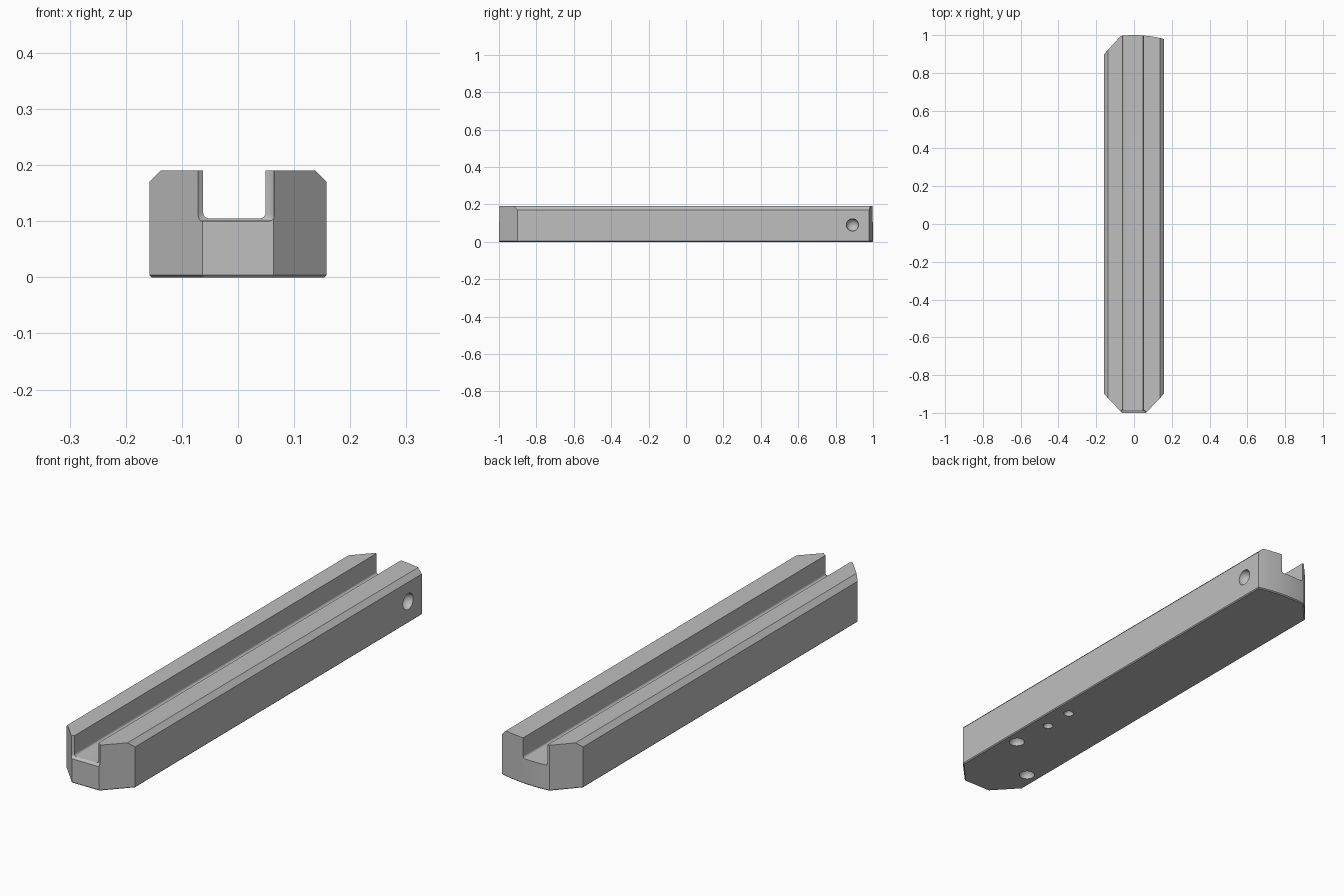
import bpy, bmesh, math
from mathutils import Vector

if "Cube" in bpy.data.objects:
    bpy.data.objects.remove(bpy.data.objects["Cube"])

grey = bpy.data.materials.new("plain_grey")
grey.use_nodes = True
colour = (0.52, 0.52, 0.52, 1)
grey.diffuse_color = colour
grey.node_tree.nodes["Principled BSDF"].inputs["Base Color"].default_value = colour

HALF_W, TOP = 0.158, 0.19


def finish(name, bm):
    bmesh.ops.recalc_face_normals(bm, faces=bm.faces)
    mesh = bpy.data.meshes.new(name)
    bm.to_mesh(mesh)
    bm.free()
    mesh.materials.append(grey)
    obj = bpy.data.objects.new(name, mesh)
    bpy.context.collection.objects.link(obj)
    return obj


def loft(name, rings):
    """Join equal-length rings of points into a closed solid."""
    bm = bmesh.new()
    loops = [[bm.verts.new(p) for p in ring] for ring in rings]
    n = len(loops[0])
    for a, b in zip(loops, loops[1:]):
        for i in range(n):
            j = (i + 1) % n
            bm.faces.new((a[i], a[j], b[j], b[i]))
    bm.faces.new(loops[0])
    bm.faces.new(loops[-1])
    return finish(name, bm)


def ball(name, centre, radius):
    bm = bmesh.new()
    bmesh.ops.create_uvsphere(bm, u_segments=32, v_segments=16, radius=radius)
    bmesh.ops.translate(bm, verts=bm.verts, vec=Vector(centre))
    return finish(name, bm)


def combine(target, cutter, operation):
    cutter.hide_render = True
    mod = target.modifiers.new("cut", 'BOOLEAN')
    mod.operation = operation
    mod.solver = 'EXACT'
    mod.object = cutter
    bpy.context.view_layer.objects.active = target
    bpy.ops.object.modifier_apply(modifier=mod.name)
    bpy.data.objects.remove(cutter)


# Plan outline: tapered front, one clipped back corner, gently curved back
R = 0.62
plan = [(-HALF_W, 0.9), (-HALF_W, -0.9), (-0.063, -1), (0.063, -1), (HALF_W, -0.9)]
for i in range(17):
    x = HALF_W + (-0.07 - HALF_W) * i / 16
    plan.append((x, 1 - R + math.sqrt(R * R - x * x)))


def plan_ring(z, inset):
    return [(x * (1 - inset / HALF_W), y * (1 - inset), z) for x, y in plan]


bar = loft("grooved_bar", [plan_ring(0, 0.004), plan_ring(0.004, 0), plan_ring(TOP, 0)])

# Long chamfers along the upper side edges
section = [(-0.3, -0.1), (0.3, -0.1), (0.3, 0.028), (0.138, TOP), (-0.138, TOP), (-0.3, 0.028)]
combine(bar, loft("chamfer_limit", [[(x, y, z) for x, z in section] for y in (-1.2, 1.2)]),
        'INTERSECT')


# Channel with rounded floor corners and a flared front mouth
def channel_ring(y, flare):
    left, right, floor, r = -0.062 - flare * 0.8, 0.049 + flare, 0.105 - flare * 0.3, 0.01
    ring = [(left, y, 0.3)]
    for cx, start in ((left + r, 180), (right - r, 270)):
        for i in range(7):
            a = math.radians(start + 15 * i)
            ring.append((cx + r * math.cos(a), y, floor + r + r * math.sin(a)))
    return ring + [(right, y, 0.3)]


mouth = [(-1.1, 0.016), (-1.0, 0.016)]
for i in range(1, 7):
    a = math.radians(15 * i)
    mouth.append((-1 + 0.016 * math.sin(a), 0.016 * (1 - math.sin(a)) if i == 6
                  else 0.016 * math.cos(a) ** 2))
combine(bar, loft("channel_cutter", [channel_ring(y, f) for y, f in mouth + [(1.1, 0)]]),
        'DIFFERENCE')

# Round sockets: one in the left side, four underneath
sockets = [((HALF_W, 0.89, 0.09), 0.033),
           ((0.105, -0.62, 0), 0.031), ((-0.1, -0.8, 0), 0.031),
           ((0.092, -0.437, 0), 0.02), ((0.092, -0.306, 0), 0.02)]
for centre, radius in sockets:
    combine(bar, ball("socket_cutter", centre, radius), 'DIFFERENCE')

# Smooth the curves, keep the edges crisp
bpy.ops.object.select_all(action='DESELECT')
bar.select_set(True)
bpy.context.view_layer.objects.active = bar
bpy.ops.object.shade_smooth_by_angle(angle=math.radians(25))
